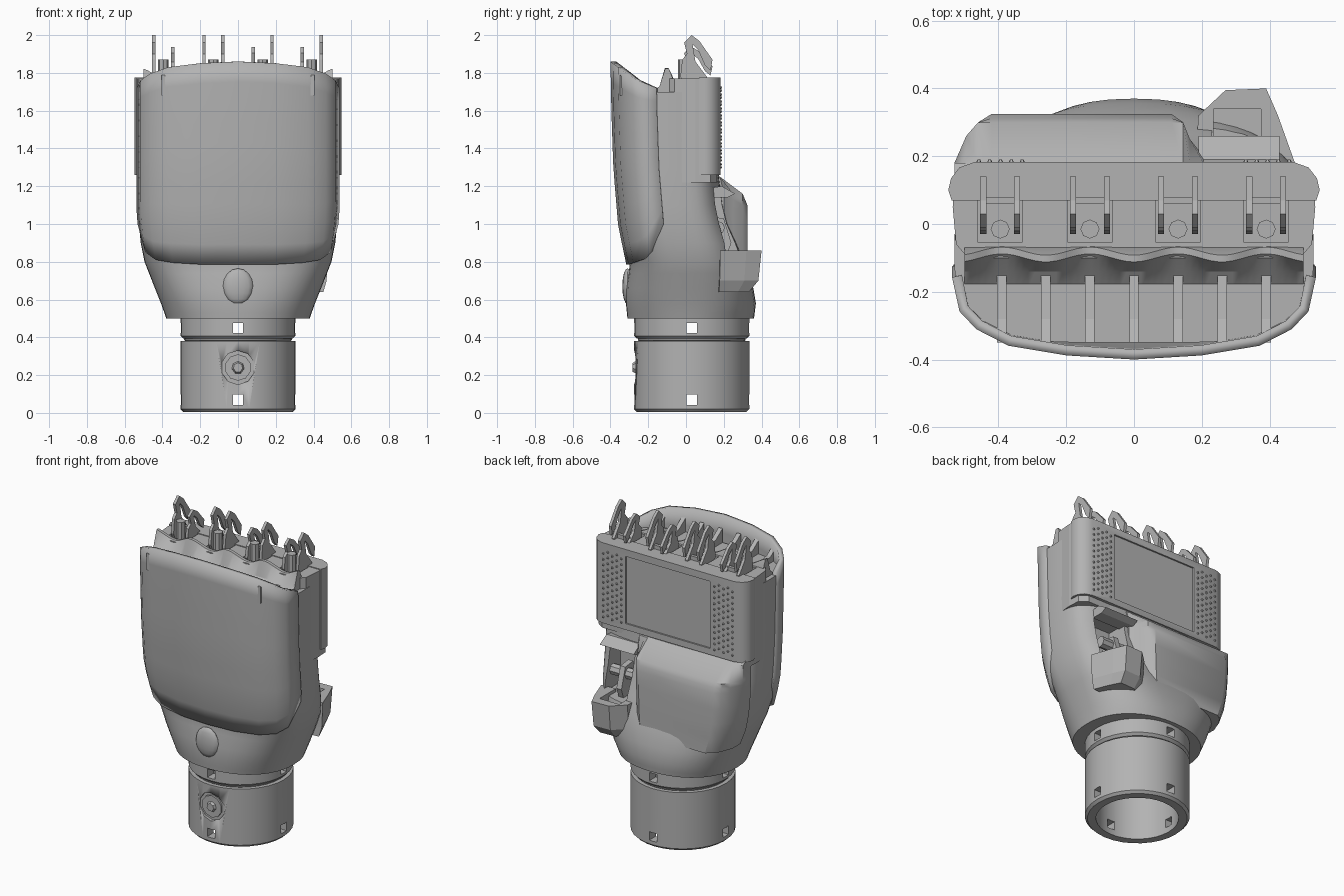
import bpy, bmesh, math
from mathutils import Matrix, Vector

cube = bpy.data.objects.get("Cube")
if cube:
    bpy.data.objects.remove(cube, do_unlink=True)

GREY = bpy.data.materials.new("plain grey")
GREY.use_nodes = True
colour = (0.45, 0.45, 0.45, 1)
GREY.diffuse_color = colour
for node in GREY.node_tree.nodes:
    if node.type == 'BSDF_PRINCIPLED':
        node.inputs["Base Color"].default_value = colour


def finish(name, bm, angle=None):
    bmesh.ops.recalc_face_normals(bm, faces=bm.faces[:])
    mesh = bpy.data.meshes.new(name)
    bm.to_mesh(mesh)
    bm.free()
    mesh.materials.append(GREY)
    ob = bpy.data.objects.new(name, mesh)
    bpy.context.scene.collection.objects.link(ob)
    if angle:
        activate(ob)
        bpy.ops.object.shade_smooth_by_angle(angle=math.radians(angle))
    return ob


def activate(ob):
    bpy.ops.object.select_all(action='DESELECT')
    ob.select_set(True)
    bpy.context.view_layer.objects.active = ob


def loft(name, rings, angle=None):
    """Closed skin through rings of equal length, capped at both ends."""
    bm = bmesh.new()
    vs = [[bm.verts.new(p) for p in ring] for ring in rings]
    n = len(vs[0])
    for a, b in zip(vs, vs[1:]):
        for i in range(n):
            bm.faces.new((a[i], a[(i + 1) % n], b[(i + 1) % n], b[i]))
    bm.faces.new(vs[0][::-1])
    bm.faces.new(vs[-1])
    return finish(name, bm, angle)


def box(name, x0, x1, y0, y1, z0, z1):
    return loft(name, [[(x0, y0, z), (x1, y0, z), (x1, y1, z), (x0, y1, z)] for z in (z0, z1)])


def prism_x(name, pts, x0, x1):
    return loft(name, [[(x, y, z) for y, z in pts] for x in (x0, x1)])


def rod(name, centre, r, depth, axis='Z', sides=12, r2=None):
    bm = bmesh.new()
    turn = {'Z': Matrix(), 'X': Matrix.Rotation(math.pi / 2, 4, 'Y'),
            'Y': Matrix.Rotation(math.pi / 2, 4, 'X')}[axis]
    bmesh.ops.create_cone(bm, cap_ends=True, segments=sides, radius1=r,
                          radius2=r if r2 is None else r2, depth=depth,
                          matrix=Matrix.Translation(centre) @ turn)
    return finish(name, bm, 40)


def cut(ob, cutters):
    for c in cutters:
        c.hide_render = True
        mod = ob.modifiers.new("cut", 'BOOLEAN')
        mod.operation, mod.object, mod.solver = 'DIFFERENCE', c, 'EXACT'
        activate(ob)
        bpy.ops.object.modifier_apply(modifier=mod.name)
        bpy.data.objects.remove(c, do_unlink=True)


def lerp(table, z):
    """Piecewise linear lookup of z in rows (z, value)."""
    if z <= table[0][0]:
        return table[0][1]
    for (a, va), (b, vb) in zip(table, table[1:]):
        if z <= b:
            return va + (vb - va) * (z - a) / (b - a)
    return table[-1][1]


# Vertical profiles shared by the palm, its cover and the rear bulge
HALF = [(.5, .38), (.56, .4), (.66, .44), (.8, .495), (.9, .515), (1.05, .53), (1.7, .53)]
FRONT = [(.5, -.31), (.58, -.318), (.68, -.315), (.78, -.295), (1, -.315), (1.3, -.34), (1.7, -.35)]
BACK = [(.5, .36), (.58, .37), (.7, .35), (.85, .29), (1, .22), (1.2, .17), (1.7, .165)]
POWER = [(.5, 2.2), (.7, 2.6), (1, 3.6), (1.7, 4.2)]


def palm_ring(z, n=48):
    w, f, b, p = (lerp(t, z) for t in (HALF, FRONT, BACK, POWER))
    ring = []
    for i in range(n):
        t = 2 * math.pi * i / n
        c, s = math.cos(t), math.sin(t)
        ring.append((w * math.copysign(abs(c) ** (2 / p), c),
                     (f + b) / 2 + (b - f) / 2 * math.copysign(abs(s) ** (2 / p), s), z))
    return ring


# Palm core with the thumb recess
palm = loft("palm_body", [palm_ring(z) for z in (.5, .53, .58, .66, .74, .8, .9, 1, 1.1, 1.3, 1.5, 1.7)], 35)
cut(palm, [box("thumb_cutter", .23, .43, .05, .5, .84, 1.15)])

# Front cover wrapping round to the sides
half = [(0, -.4, .785), (.2, -.388, .785), (.37, -.36, .795), (.465, -.312, .81), (.515, -.26, .85), (.537, -.16, 1.0)]
outline = [(-x, y, z) for x, y, z in half[:0:-1]] + half
COVER = [(.78, .085), (.85, .07), (1, .04), (1.3, .015), (1.6, .005), (1.86, 0)]
bm = bmesh.new()
cols = []
for x, y, low in outline:
    top = 1.72 + .14 * max(0, (-.18 - y) / .22) ** 1.2
    col = []
    for k in range(11):
        z = low + (top - low) * k / 10
        col.append(bm.verts.new((x * lerp(HALF, z) / .53, y + lerp(COVER, z), z)))
    cols.append(col)
for a, b in zip(cols, cols[1:]):
    for k in range(10):
        bm.faces.new((a[k], b[k], b[k + 1], a[k + 1]))
cover = finish("front_cover", bm, 35)
mod = cover.modifiers.new("thickness", 'SOLIDIFY')
mod.thickness, mod.offset = .03, -1

# Ribs between cover and knuckle ridge
for i in range(-3, 4):
    prism_x("cover_rib", [(-.35, 1.68), (-.35, 1.79), (-.28, 1.74), (-.15, 1.72), (-.15, 1.68)],
            i * .13 - .014, i * .13 + .014)

# Knuckle block with four finger sockets
FINGERS = (-.395, -.13, .13, .39)
side = [(.49, -.1), (.525, -.06), (.535, .05), (.53, .13), (.48, .165)]
plan = side + [(-x, y) for x, y in side[::-1]]
block = loft("knuckle_block", [[(x, y, z) for x, y in plan] for z in (1.22, 1.77)])
cut(block, [box("socket_cutter", x - .065, x + .065, -.055, .13, 1.65, 1.85) for x in FINGERS])

# Scalloped ridge in front of the sockets
rings = []
for i in range(49):
    x = -.5 + i / 48
    wave = math.cos(2 * math.pi * (x - .13) / .26)
    top = 1.8 - .025 * wave
    rings.append([(x, -.19, 1.69), (x, -.14, 1.73), (x, -.1 + .012 * wave, top),
                  (x, -.08 + .012 * wave, top), (x, -.065, 1.76), (x, -.065, 1.69)])
loft("knuckle_ridge", rings, 30)

# Finger hinges
LUG = [(.01, 1.69), (-.03, 1.78), (-.02, 1.87), (.005, 1.9), (-.01, 1.96), (.03, 2.0), (.07, 1.97),
       (.14, 1.87), (.13, 1.81), (.1, 1.84), (.065, 1.92), (.035, 1.95), (.05, 1.86), (.11, 1.78), (.11, 1.69)]
for x in FINGERS:
    for s in (-1, 1):
        tall = 1 if s * x > 0 or abs(x) < .2 and s > 0 else .8
        prism_x("hinge_lug", [(y, 1.69 + (z - 1.69) * tall) for y, z in LUG],
                x + s * .05 - .009, x + s * .05 + .009)
    box("hinge_bridge", x - .05, x + .05, .06, .08, 1.69, 1.8)
    rod("hinge_post", (x, -.015, 1.78), .028, .18, sides=8)

# Rear panel wrapping the back corners, with a sunken screen
side = [(.538, .07), (.548, .1), (.54, .135), (.515, .167), (.47, .183)]
plan = side + [(-x, y) for x, y in side[::-1]]
panel = loft("rear_panel", [[(x, y, z) for x, y in plan] for z in (1.26, 1.775)], 35)
cut(panel, [box("screen_cutter", -.3, .3, .173, .3, 1.3, 1.73)])

# Grip studs either side of the screen
bm = bmesh.new()
for s in (-1, 1):
    for i in range(5):
        for k in range(12):
            spot = (s * (.33 + i * .032), .183, 1.3 + k * .037 + (i % 2) * .016)
            bmesh.ops.create_cone(bm, cap_ends=True, segments=5, radius1=.011, radius2=.004, depth=.016,
                                  matrix=Matrix.Translation(spot) @ Matrix.Rotation(-math.pi / 2, 4, 'X'))
finish("grip_studs", bm)

# Housing that bulges from the back of the hand
plan = [(-.53, .1), (-.53, .18), (-.495, .26), (-.46, .3), (-.42, .325), (.11, .325),
        (.145, .3), (.165, .25), (.205, .2), (.205, .1)]
DEPTH = [(.7, .33), (1.1, .325), (1.16, .3), (1.25, .18), (1.27, .15)]
loft("rear_housing", [[(x * lerp(HALF, z) / .53, min(y, lerp(DEPTH, z)), z) for x, y in plan]
                      for z in (.7, .8, .9, 1, 1.1, 1.13, 1.16, 1.25, 1.27)], 35)

# Thumb mount: tapered cup with hinge parts
mount = [(.18, .16), (.19, .32), (.27, .395), (.39, .4), (.425, .32), (.475, .18)]
rings = []
for z, k in ((.64, .72), (.7, .93), (.86, 1)):
    rings.append([(.31 + (x - .31) * (k + 1) / 2, .16 + (y - .16) * k, z) for x, y in mount])
cup = loft("thumb_mount", rings)
cut(cup, [box("cup_cutter", .235, .375, .1, .34, .79, 1)])
rod("thumb_pivot", (.32, .17, .98), .035, .16, 'X', 8)
prism_x("thumb_lug", [(.06, .8), (.2, .79), (.24, .9), (.2, 1.03), (.12, 1.04)], .29, .325)
prism_x("recess_rim", [(.12, 1.19), (.19, 1.2), (.26, 1.16), (.22, 1.14), (.14, 1.14)], .19, .43)

# Hollow wrist rings with square cross holes
CY = .03


def tube(name, z0, z1, outer, inner, n=32):
    prof = [(inner, z0), (outer - .015, z0), (outer, z0 + .015), (outer, z1), (inner, z1)]
    bm = bmesh.new()
    vs = [[bm.verts.new((r * math.cos(2 * math.pi * i / n), CY + r * math.sin(2 * math.pi * i / n), z))
           for r, z in prof] for i in range(n)]
    for i in range(n):
        a, b = vs[i], vs[(i + 1) % n]
        for k in range(len(prof)):
            j = (k + 1) % len(prof)
            bm.faces.new((a[k], b[k], b[j], a[j]))
    return finish(name, bm, 35)


def cross_holes(z, r=.027):
    return [box("hole_cutter", -r, r, -.5, .5, z - r, z + r),
            box("hole_cutter", -.5, .5, CY - r, CY + r, z - r, z + r)]


wrist = tube("wrist_cuff", .005, .38, .305, .24)
cut(wrist, cross_holes(.07) + [rod("dial_cutter", (0, -.29, .24), .09, .07, 'Y', 10)])
collar = tube("wrist_collar", .393, .51, .305, .24)
cut(collar, cross_holes(.45))
tube("wrist_joint", .37, .4, .285, .24)

# Dial in the cuff and raised button on the heel
rod("dial_ring", (0, -.252, .24), .07, .03, 'Y', 10)
rod("dial_knob", (0, -.267, .24), .042, .03, 'Y', 7, .025)
bm = bmesh.new()
bmesh.ops.create_uvsphere(bm, u_segments=16, v_segments=8, radius=1,
                          matrix=Matrix.Translation((0, -.31, .67)) @ Matrix.Diagonal((.08, .027, .095, 1)))
finish("heel_button", bm, 40)
